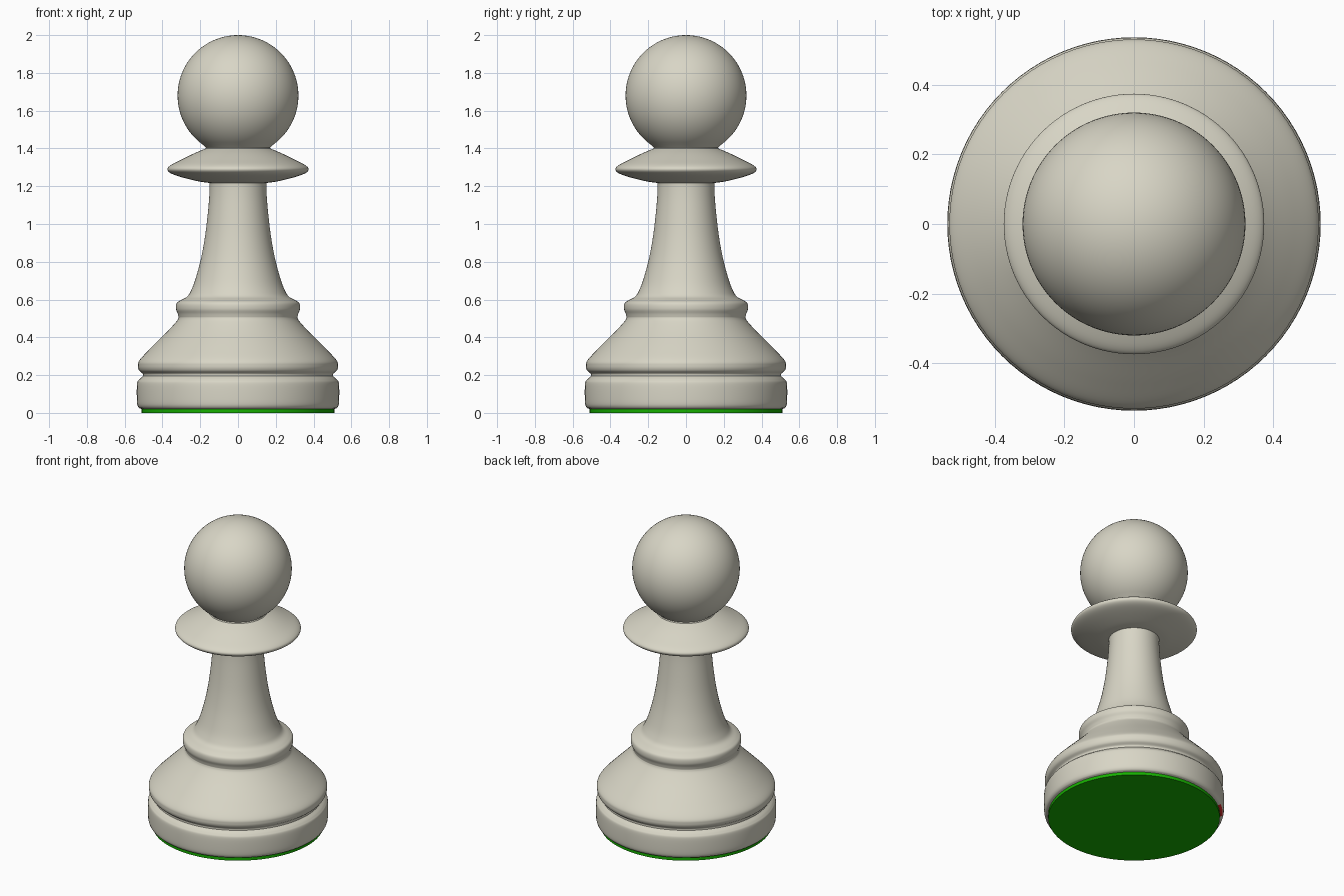
import bpy, bmesh, math
from mathutils import Vector

if "Cube" in bpy.data.objects:
    bpy.data.objects.remove(bpy.data.objects["Cube"])

SEGMENTS = 96


def material(name, rgb):
    m = bpy.data.materials.new(name)
    m.diffuse_color = (*rgb, 1)
    m.use_nodes = True
    m.node_tree.nodes["Principled BSDF"].inputs["Base Color"].default_value = m.diffuse_color
    return m


ivory = material("warm ivory", (0.69, 0.67, 0.565))
green = material("felt green", (0.008, 0.43, 0.0))
red = material("mark red", (0.6, 0.02, 0.02))


def smooth_curve(pts, steps=6):
    """Catmull-Rom curve through (radius, height) points."""
    p = [Vector(q) for q in pts]
    p = [2 * p[0] - p[1]] + p + [2 * p[-1] - p[-2]]
    out = []
    for a, b, c, d in zip(p, p[1:], p[2:], p[3:]):
        for i in range(steps):
            t = i / steps
            out.append(0.5 * (2 * b + (c - a) * t + (2 * a - 5 * b + 4 * c - d) * t ** 2
                              + (3 * b - a - 3 * c + d) * t ** 3))
    return out + [p[-2]]


def lathe(name, profile, mat):
    """Turn a (radius, height) profile around the z axis."""
    bm = bmesh.new()
    verts = [bm.verts.new((max(r, 0), 0, z)) for r, z in profile]
    edges = [bm.edges.new(e) for e in zip(verts, verts[1:])]
    bmesh.ops.spin(bm, geom=verts + edges, cent=(0, 0, 0), axis=(0, 0, 1),
                   angle=math.tau, steps=SEGMENTS, use_duplicate=False)
    bmesh.ops.remove_doubles(bm, verts=bm.verts, dist=1e-4)
    bmesh.ops.recalc_face_normals(bm, faces=bm.faces)
    mesh = bpy.data.meshes.new(name)
    bm.to_mesh(mesh)
    bm.free()
    mesh.materials.append(mat)
    obj = bpy.data.objects.new(name, mesh)
    bpy.context.collection.objects.link(obj)
    bpy.ops.object.select_all(action='DESELECT')
    obj.select_set(True)
    bpy.context.view_layer.objects.active = obj
    bpy.ops.object.shade_smooth_by_angle(angle=math.radians(40))
    return obj


# Felt pad under the base
lathe("felt_pad", [(0, 0), (0.51, 0), (0.51, 0.022), (0, 0.022)], green)

# Base disc, groove, flared skirt, ring and tapering stem, one turned body
base = smooth_curve([(0.51, 0.02), (0.527, 0.03), (0.535, 0.06), (0.535, 0.15),
                     (0.525, 0.175), (0.503, 0.195)])
skirt = smooth_curve([(0.503, 0.195), (0.505, 0.208), (0.524, 0.225), (0.53, 0.25),
                      (0.521, 0.28), (0.46, 0.345), (0.375, 0.43), (0.325, 0.485),
                      (0.314, 0.505)])
ring = smooth_curve([(0.314, 0.505), (0.319, 0.525), (0.328, 0.55), (0.325, 0.58),
                     (0.305, 0.596), (0.27, 0.615), (0.25, 0.645), (0.228, 0.70),
                     (0.20, 0.80), (0.18, 0.90), (0.166, 1.0), (0.154, 1.12),
                     (0.15, 1.2), (0.152, 1.225)])
body = lathe("turned_body", [(0, 0.02)] + base + skirt[1:] + ring[1:] + [(0, 1.225)], ivory)

# Small red mark on the lower rim, back left
body.data.materials.append(red)
for f in body.data.polygons:
    c = f.center
    if c.z < 0.03 and c.xy.length > 0.509 \
            and abs(math.atan2(c.y, c.x) - math.radians(135)) < math.radians(6):
        f.material_index = 1

# Thin flared collar
collar = smooth_curve([(0.148, 1.217), (0.21, 1.226), (0.30, 1.248), (0.355, 1.268),
                       (0.374, 1.289), (0.357, 1.311), (0.30, 1.341), (0.23, 1.375),
                       (0.165, 1.402)])
lathe("collar", [(0, 1.217)] + collar + [(0, 1.402)], ivory)

# Ball head with a short flared neck
R, CZ = 0.32, 1.68
head = [(R * math.sin(a), CZ - R * math.cos(a))
        for a in (math.radians(36 + 144 * i / 40) for i in range(41))]
neck = [(0, 1.39), (0.178, 1.39), (0.17, 1.405)]
lathe("ball_head", neck + head, ivory)
